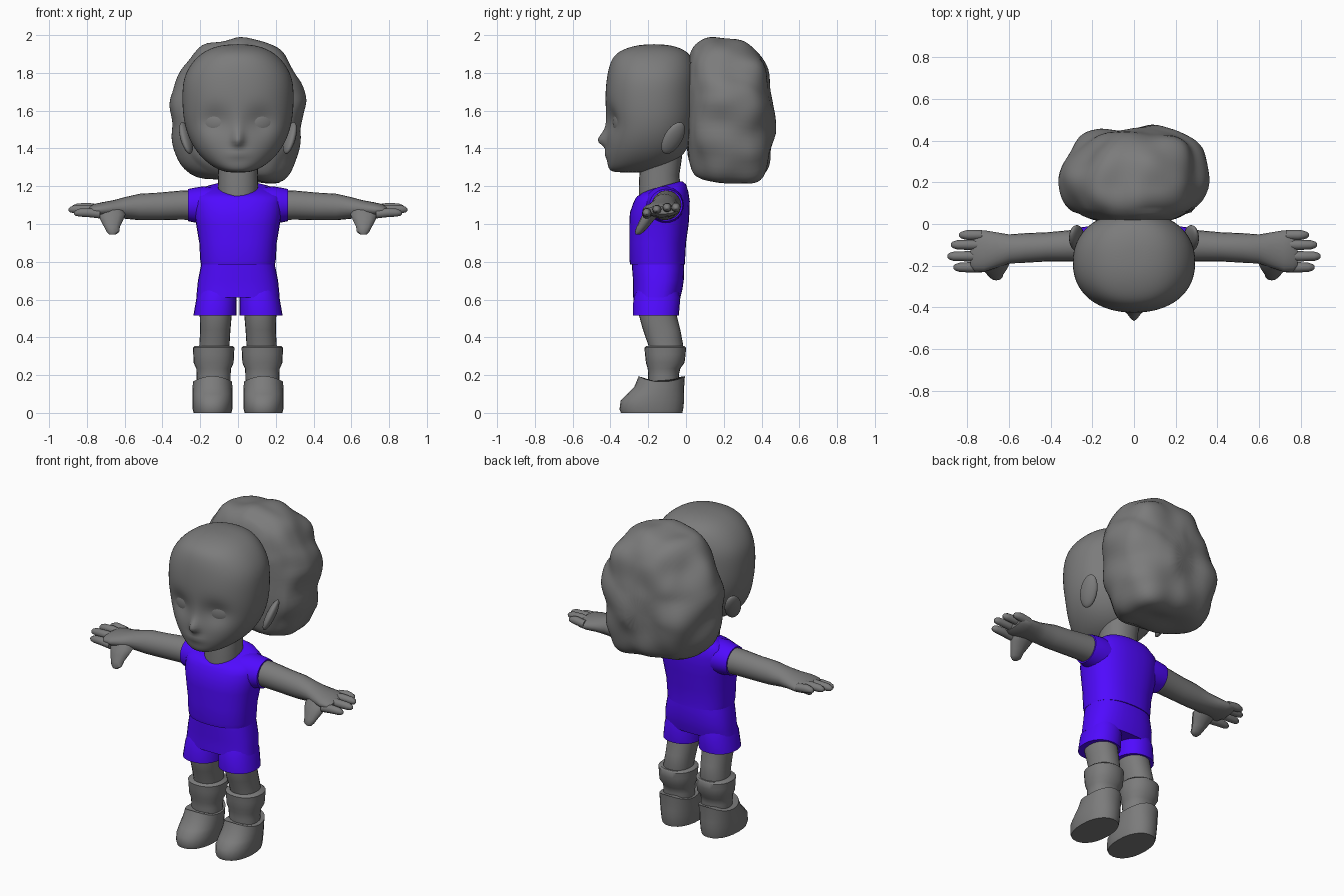
import bpy, bmesh, math
from mathutils import Vector, noise


def material(name, rgb):
    m = bpy.data.materials.new(name)
    m.diffuse_color = (*rgb, 1)
    return m


blue = material("blue_cloth", (0.08, 0.003, 1.0))
grey = material("dark_grey", (0.2, 0.2, 0.2))


def ring(axis, pos, c1, c2, r1, r2, n=20, p=2.0):
    """Superellipse ring perpendicular to an axis."""
    pts = []
    for i in range(n):
        a = 2 * math.pi * i / n
        c, s = math.cos(a), math.sin(a)
        u = c1 + r1 * math.copysign(abs(c) ** (2 / p), c)
        v = c2 + r2 * math.copysign(abs(s) ** (2 / p), s)
        pts.append(Vector({'x': (pos, u, v), 'y': (u, pos, v), 'z': (u, v, pos)}[axis]))
    return pts


def finish(ob, mat=grey, sub=0, angle=45):
    bpy.ops.object.select_all(action='DESELECT')
    ob.select_set(True)
    bpy.context.view_layer.objects.active = ob
    if sub:
        m = ob.modifiers.new("smooth", 'SUBSURF')
        m.levels = m.render_levels = sub
        bpy.ops.object.modifier_apply(modifier=m.name)
    ob.data.materials.append(mat)
    bpy.ops.object.shade_smooth_by_angle(angle=math.radians(angle))
    return ob


def loft(name, rings, mat=grey, sub=0, angle=45):
    """Skin a list of equal rings and cap both ends."""
    bm = bmesh.new()
    vs = [[bm.verts.new(p) for p in r] for r in rings]
    n = len(vs[0])
    for a, b in zip(vs, vs[1:]):
        for i in range(n):
            j = (i + 1) % n
            bm.faces.new((a[i], a[j], b[j], b[i]))
    bm.faces.new(vs[0])
    bm.faces.new(vs[-1])
    bmesh.ops.recalc_face_normals(bm, faces=bm.faces)
    me = bpy.data.meshes.new(name)
    bm.to_mesh(me)
    bm.free()
    ob = bpy.data.objects.new(name, me)
    bpy.context.collection.objects.link(ob)
    return finish(ob, mat, sub, angle)


def ball(name, loc, size, rot=(0, 0, 0)):
    bpy.ops.mesh.primitive_uv_sphere_add(segments=20, ring_count=12, location=loc, rotation=rot)
    ob = bpy.context.object
    ob.name = name
    ob.scale = size
    return finish(ob)


def zring(z, rx, yf, yb, cx=0, n=24, p=2.2):
    return ring('z', z, cx, (yf + yb) / 2, rx, (yb - yf) / 2, n, p)


# head, with eye sockets, nose and mouth pushed into the front
head = loft("head", [zring(*r, n=32) for r in [
    (1.272, .05, -.375, -.2), (1.285, .1, -.408, -.14), (1.32, .16, -.418, -.06),
    (1.38, .22, -.423, 0), (1.45, .26, -.422, .03), (1.52, .283, -.422, .05),
    (1.6, .295, -.428, .06), (1.7, .297, -.428, .06), (1.78, .288, -.42, .06),
    (1.85, .25, -.405, .045), (1.905, .195, -.375, .02), (1.938, .13, -.30, -.04),
    (1.952, .05, -.22, -.12)]], sub=2, angle=60)


def bump(co, x, z, sx, sz):
    return math.exp(-((co.x - x) / sx) ** 2 - ((co.z - z) / sz) ** 2)


for v in head.data.vertices:
    c = v.co
    if c.y < -.2:
        c.y += .03 * (bump(c, .122, 1.545, .08, .07) + bump(c, -.122, 1.545, .08, .07))
        c.y -= .042 * bump(c, 0, 1.44, .03, .045 if c.z > 1.44 else .028)
        c.y -= .010 * bump(c, 0, 1.50, .03, .07) + .010 * bump(c, 0, 1.37, .06, .022)

# neck
loft("neck", [zring(*r) for r in [(1.1, .1, -.25, -.04), (1.2, .107, -.25, -.03),
                                  (1.26, .105, -.247, -.035), (1.36, .11, -.24, -.02)]])

# hair bun: front outline swept backwards, then made lumpy
outline = [(.37, 1.66), (.34, 1.76), (.285, 1.80), (.26, 1.9), (.17, 1.97), (.04, 2.005),
           (-.07, 1.97), (-.17, 1.97), (-.26, 1.87), (-.32, 1.79), (-.375, 1.67), (-.35, 1.53),
           (-.365, 1.4), (-.3, 1.29), (-.15, 1.24), (.03, 1.22), (.2, 1.2), (.28, 1.27),
           (.335, 1.4), (.325, 1.53)]
sweep = [(0, .45, .74, 0, 0), (.05, .74, .92, 0, 0), (.11, .93, .99, 0, 0), (.19, 1.01, 1.01, 0, 0),
         (.27, .97, .99, .012, -.01), (.35, .87, .93, .025, -.03), (.41, .75, .8, .03, -.05),
         (.446, .55, .62, .02, -.06), (.462, .28, .35, .01, -.07)]
hair = loft("hair_bun", [[Vector((dx + x * sx, y, 1.6 + dz + (z - 1.6) * sz)) for x, z in outline]
                         for y, sx, sz, dx, dz in sweep], sub=2, angle=60)
mid = Vector((0, .2, 1.6))
for v in hair.data.vertices:
    d = (v.co - mid).normalized()
    k = noise.noise(v.co * 6) * .032
    v.co += d * k * (1 if v.co.y > .06 else .4)

# shirt body, the upper rings slope down towards the front neckline
rings = [zring(*r, n=32, p=2.4) for r in [
    (.785, .196, -.295, -.005), (.81, .2, -.3, -.005), (.9, .205, -.3, 0), (1.0, .222, -.3, .014),
    (1.06, .232, -.297, .018), (1.12, .235, -.28, .02), (1.172, .228, -.268, .012),
    (1.21, .18, -.258, 0), (1.226, .118, -.247, -.02)]]
for r, dip in zip(rings[5:], (.01, .035, .06, .06)):
    for p in r:
        p.z -= dip * max(0, (-.03 - p.y) / .22)
for p in rings[8]:
    if p.y < -.14:
        p.z -= .02 * (1 - abs(p.x) / .118)
loft("shirt", rings, blue)

# shorts hips
loft("shorts_hips", [zring(*r, n=32, p=2.5) for r in [
    (.805, .19, -.285, -.012), (.76, .2, -.285, -.01), (.7, .212, -.28, -.012),
    (.65, .217, -.28, -.02), (.61, .221, -.28, -.03)]], blue)

for side, s in (("left", 1), ("right", -1)):
    # face details
    ball(side + "_eye", (s * .122, -.352, 1.54), (.076, .031, .064), (0, 0, s * .3))
    ball(side + "_ear", (s * .275, -.068, 1.455), (.026, .052, .095), (-.4, s * .38, s * .35))

    # sleeve
    loft(side + "_sleeve", [ring('x', s * x, cy, cz, ry, rz, 24) for x, cy, cz, ry, rz in [
        (.1, -.12, 1.09, .11, .1), (.18, -.115, 1.1, .105, .1),
        (.23, -.108, 1.1, .095, .092), (.265, -.105, 1.1, .088, .085)]], blue)

    # arm and palm
    loft(side + "_arm", [ring('x', s * x, cy, cz, ry, rz) for x, cy, cz, ry, rz in [
        (.2, -.1, 1.1, .08, .08), (.3, -.105, 1.1, .076, .077), (.42, -.11, 1.093, .07, .073),
        (.52, -.115, 1.09, .071, .07), (.6, -.12, 1.085, .07, .057), (.66, -.125, 1.08, .085, .046),
        (.72, -.13, 1.075, .1, .04), (.765, -.13, 1.073, .097, .032), (.785, -.13, 1.073, .08, .02)]])

    # fingers and thumb
    for i, (y, tip, z) in enumerate([(-.053, .84, 1.088), (-.1, .88, 1.088),
                                     (-.155, .897, 1.078), (-.208, .868, 1.06)]):
        loft(f"{side}_finger_{i + 1}", [
            ring('x', s * x, y, z + dz, r, r, 10) for x, r, dz in [
                (.73, .024, -.008), (.79, .025, 0), (tip - .03, .022, 0),
                (tip - .008, .015, -.002), (tip, .006, -.003)]])
    loft(side + "_thumb", [ring('z', z, s * cx, cy, rx, ry, 12) for z, cx, cy, rx, ry in [
        (1.09, .665, -.15, .06, .045), (1.05, .668, -.185, .072, .045), (1.02, .668, -.207, .06, .038),
        (.985, .667, -.23, .042, .032), (.958, .662, -.247, .033, .024), (.945, .664, -.254, .018, .012)]])

    # shorts leg
    loft(side + "_shorts_leg", [zring(z, rx, yf, yb, s * cx) for z, rx, yf, yb, cx in [
        (.68, .09, -.25, -.05, .107), (.61, .106, -.279, -.03, .114), (.515, .114, -.28, -.038, .122)]],
        blue)

    # bare leg
    loft(side + "_leg", [zring(z, rx, yf, yb, s * cx) for z, rx, yf, yb, cx in [
        (.6, .085, -.25, -.06, .118), (.52, .085, -.25, -.05, .118), (.44, .08, -.228, -.03, .12),
        (.36, .08, -.2, -.015, .125), (.3, .08, -.19, -.03, .128)]])

    # sock
    loft(side + "_sock", [zring(z, rx, yf, yb, s * .129) for z, rx, yf, yb in [
        (.1, .088, -.2, -.03), (.2, .09, -.2, -.038), (.235, .092, -.203, -.03),
        (.265, .106, -.212, -.008), (.31, .108, -.217, -.002), (.345, .11, -.22, .0),
        (.354, .1, -.21, -.008)]])

    # boot with a raised tongue and heel
    rings = [zring(z, rx, yf, yb, s * .135) for z, rx, yf, yb in [
        (0, .1, -.345, -.02), (.02, .105, -.352, -.015), (.065, .107, -.346, -.01),
        (.1, .107, -.31, -.01), (.135, .105, -.275, -.01), (.195, .104, -.25, -.006)]]
    for p in rings[-1]:
        p.z -= .03 * (abs(p.x - s * .135) / .104) ** 2
    loft(side + "_boot", rings)
